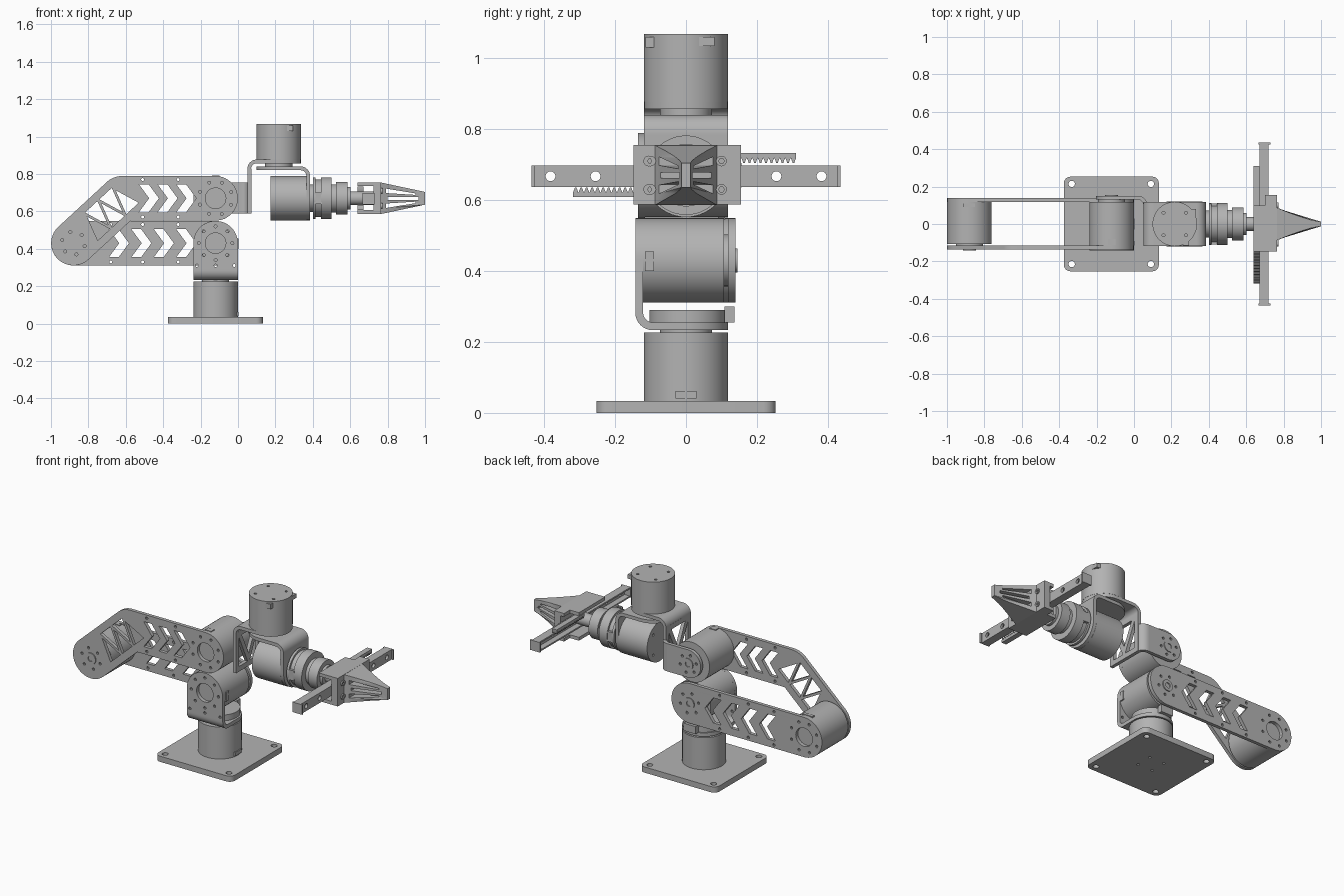
import bpy, bmesh
from math import sin, cos, pi, radians, atan2, degrees

cube = bpy.data.objects.get("Cube")
if cube:
    bpy.data.objects.remove(cube)

grey = bpy.data.materials.new("machined_grey")
grey.use_nodes = True
grey.diffuse_color = (0.45, 0.45, 0.45, 1)
grey.node_tree.nodes["Principled BSDF"].inputs["Base Color"].default_value = (0.45, 0.45, 0.45, 1)
parts = []


def finish(name, mesh):
    mesh.materials.clear()
    mesh.materials.append(grey)
    ob = bpy.data.objects.new(name, mesh)
    bpy.context.collection.objects.link(ob)
    parts.append(ob)
    return ob


def arc(c, r, a0, a1, n=20):
    return [(c[0] + r * cos(radians(a0 + (a1 - a0) * i / n)),
             c[1] + r * sin(radians(a0 + (a1 - a0) * i / n))) for i in range(n + 1)]


def circle(c, r, n=16):
    return arc(c, r, 0, 360, n)[:-1]


def ring(c, radius, count, r=0.008, start=45):
    return [circle(p, r, 10) for p in arc(c, radius, start, start + 360, count)[:-1]]


def rect(u0, u1, v0, v1, r=0.0):
    if not r:
        return [(u0, v0), (u1, v0), (u1, v1), (u0, v1)]
    return (arc((u1 - r, v1 - r), r, 0, 90, 6) + arc((u0 + r, v1 - r), r, 90, 180, 6)
            + arc((u0 + r, v0 + r), r, 180, 270, 6) + arc((u1 - r, v0 + r), r, 270, 360, 6))


def tongue(c, r, heading, length):
    """Half disc with a straight strip running off in one heading."""
    h = radians(heading)
    pts = arc(c, r, heading + 90, heading + 270, 28)
    shift = lambda p: (p[0] + length * cos(h), p[1] + length * sin(h))
    return pts + [shift(pts[-1]), shift(pts[0])]


def bend(corner, su, sv, a, b, R, t):
    """L-shaped sheet section with a rounded corner."""
    pts = ([(a, 0)] + arc((R, R), R, 270, 180, 8) + [(0, b), (t, b)]
           + arc((R, R), R - t, 180, 270, 8) + [(a, t)])
    return [(corner[0] + su * u, corner[1] + sv * v) for u, v in pts]


def plate(name, plane, outline, w0, w1, holes=(), warp=None):
    """Outline with holes in a plane, extruded from w0 to w1 on the third axis."""
    cu = bpy.data.curves.new(name, 'CURVE')
    cu.dimensions, cu.fill_mode, cu.extrude = '2D', 'BOTH', (w1 - w0) / 2
    for loop in [outline, *holes]:
        sp = cu.splines.new('POLY')
        sp.points.add(len(loop) - 1)
        for p, (u, v) in zip(sp.points, loop):
            p.co = (u, v, 0, 1)
        sp.use_cyclic_u = True
    tmp = bpy.data.objects.new(name, cu)
    bpy.context.collection.objects.link(tmp)
    bpy.context.view_layer.update()
    mesh = bpy.data.meshes.new_from_object(tmp.evaluated_get(bpy.context.evaluated_depsgraph_get()))
    bpy.data.objects.remove(tmp)
    for vert in mesh.vertices:
        u, v, w = vert.co.x, vert.co.y, vert.co.z + (w0 + w1) / 2
        co = {'xy': (u, v, w), 'xz': (u, w, v), 'yz': (w, u, v)}[plane]
        vert.co = warp(*co) if warp else co
    bm = bmesh.new()
    bm.from_mesh(mesh)
    bmesh.ops.remove_doubles(bm, verts=bm.verts, dist=1e-5)
    bmesh.ops.recalc_face_normals(bm, faces=bm.faces)
    bm.to_mesh(mesh)
    bm.free()
    return finish(name, mesh)


PLANE = {'x': 'yz', 'y': 'xz', 'z': 'xy'}


def disc(name, axis, c, r, w0, w1, holes=(), n=48):
    return plate(name, PLANE[axis], circle(c, r, n), w0, w1, holes)


def box(name, x0, x1, y0, y1, z0, z1):
    return plate(name, 'xy', rect(x0, x1, y0, y1), z0, z1)


def motor(name, axis, c, closed, out, neck):
    """Motor can: drilled closed end, body, and output neck."""
    s = 1 if out > closed else -1
    cap = closed + s * 0.012
    disc(name + "_cap", axis, c, R, min(closed, cap), max(closed, cap), ring(c, 0.085, 4))
    disc(name + "_body", axis, c, R, min(cap, out), max(cap, out))
    disc(name + "_neck", axis, c, 0.073, min(out, neck), max(out, neck))


R = 0.119
BASE, SHOULDER, ELBOW, WRIST = (-0.12, 0), (-0.12, 0.43), (-0.88, 0.43), (-0.12, 0.67)
TOP, HAND, BEND = (0.218, 0), (0, 0.67), (-0.62, 0.67)

# Base plate and turntable motor
plate("base_plate", 'xy', rect(-0.375, 0.133, -0.253, 0.253, 0.035), 0, 0.034,
      [circle((x, y), 0.017) for x in (-0.333, 0.09) for y in (-0.214, 0.214)] + ring(BASE, 0.07, 4))
motor("base_motor", 'z', BASE, 0.034, 0.226, 0.235)
box("base_port", -0.02, 0.003, -0.03, 0.03, 0.04, 0.062)

# Shoulder bracket
plate("shoulder_bracket_floor", 'xy', tongue(BASE, R, 270, 0.085), 0.233, 0.255)
plate("shoulder_bracket_bend", 'yz', bend((-0.143, 0.233), 1, 1, 0.06, 0.06, 0.05, 0.022), -0.239, -0.001)
plate("shoulder_bracket_wall", 'xz', tongue(SHOULDER, R, 270, 0.14), -0.143, -0.121,
      [circle(SHOULDER, 0.055, 32)] + ring(SHOULDER, 0.09, 8, start=0)
      + [circle((-0.12 + dx, 0.31), 0.008, 10) for dx in (-0.1, 0, 0.1)])
disc("shoulder_bracket_rim", 'z', (-0.12, 0.005), 0.108, 0.255, 0.29)
box("shoulder_stop", -0.16, -0.08, 0.108, 0.137, 0.255, 0.3)

# Joint motors of the arm
motor("shoulder_motor", 'y', SHOULDER, -0.121, 0.107, 0.12)
motor("elbow_motor", 'y', ELBOW, 0.118, -0.107, -0.117)
motor("wrist_motor", 'y', WRIST, -0.115, 0.118, 0.13)
box("shoulder_port", -0.02, 0.003, -0.115, -0.09, 0.4, 0.455)
box("elbow_port", -0.915, -0.85, 0.09, 0.11, 0.53, 0.552)
box("wrist_port", -0.14, -0.1, -0.112, -0.08, 0.77, 0.792)


def chevron(x, z, w=0.052, h=0.075, tip=0.055):
    x -= 0.05
    return [(x, z - h), (x + w, z - h), (x + w + tip, z), (x + w, z + h), (x, z + h), (x + tip, z)]


def hub(name, c, y0, y1):
    disc(name, 'y', c, 0.034, y0, y1, [circle(c, 0.016)], 32)


def edge_holes(z):
    return [circle((x, z + s * 0.1), 0.008, 10) for x in (-0.68, -0.51, -0.32) for s in (-1, 1)]


# Lower arm link, behind
plate("lower_arm_link", 'xz', arc(ELBOW, R, 90, 270, 28) + arc(SHOULDER, R, -90, 90, 28), 0.118, 0.139,
      [chevron(x, 0.43) for x in (-0.64, -0.52, -0.4, -0.28)] + edge_holes(0.43)
      + [circle(ELBOW, 0.055, 32)] + ring(ELBOW, 0.09, 8, start=22) + ring(SHOULDER, 0.062, 6))
hub("lower_arm_hub", SHOULDER, 0.139, 0.145)

# Upper arm link, in front, with a truss cut in the sloping end
slope = atan2(BEND[1] - ELBOW[1], BEND[0] - ELBOW[0])
up = degrees(slope) + 90


def truss(i):
    s = 1 if i % 2 else -1
    t = 0.15 + 0.052 * i
    pts = [(t - 0.045, s * 0.078), (t + 0.045, s * 0.078), (t, -s * 0.055)]
    return [(ELBOW[0] + a * cos(slope) - b * sin(slope), ELBOW[1] + a * sin(slope) + b * cos(slope))
            for a, b in pts]


plate("upper_arm_link", 'xz',
      arc(ELBOW, R, up, up + 180, 28) + [(-0.573, 0.551)] + arc(WRIST, R, -90, 90, 28) + arc(BEND, R, 90, up, 8),
      -0.136, -0.115,
      [truss(i) for i in range(5)] + [chevron(x, 0.67) for x in (-0.48, -0.38, -0.28)]
      + [h for h in edge_holes(0.67)[2:]] + [circle(WRIST, 0.055, 32)]
      + ring(WRIST, 0.09, 8, start=22) + ring(ELBOW, 0.062, 6))
hub("upper_arm_hub", ELBOW, -0.142, -0.136)

# Wrist bracket: side lobe, bend, cross wall, bend, shelf under the top motor
plate("wrist_bracket_lobe", 'xz', tongue((-0.12, 0.672), 0.083, 0, 0.14), 0.13, 0.151,
      ring(WRIST, 0.055, 6))
hub("wrist_bracket_hub", WRIST, 0.151, 0.156)
plate("wrist_bracket_side_bend", 'xy', bend((0.071, 0.151), -1, -1, 0.052, 0.052, 0.05, 0.021), 0.589, 0.755)
plate("wrist_bracket_wall", 'yz', rect(-0.118, 0.118, 0.589, 0.83), 0.05, 0.071,
      [[(-0.09, 0.62), (-0.01, 0.62), (-0.09, 0.79)], [(0.09, 0.62), (0.01, 0.62), (0.09, 0.79)],
       [(-0.065, 0.8), (0.065, 0.8), (0, 0.665)]])
plate("wrist_bracket_top_bend", 'xz', bend((0.05, 0.877), 1, -1, 0.055, 0.055, 0.05, 0.02), -0.118, 0.118)
plate("wrist_bracket_shelf", 'xy', tongue(TOP, 0.118, 180, 0.118), 0.857, 0.877)

# Top motor
motor("top_motor", 'z', TOP, 1.068, 0.877, 0.84)
box("top_port_side", 0.3, 0.331, 0.03, 0.08, 1.035, 1.06)
box("top_port_front", 0.262, 0.295, -0.114, -0.08, 1.03, 1.06)

# Hand bracket hanging from the top motor, and the roll motor it carries
plate("hand_bracket_shelf", 'xy', tongue(TOP, 0.118, 0, 0.115), 0.82, 0.84)
plate("hand_bracket_bend", 'xz', bend((0.385, 0.84), -1, -1, 0.055, 0.055, 0.05, 0.02), -0.118, 0.118)
plate("hand_bracket_wall", 'yz', tongue(HAND, 0.118, 90, 0.12), 0.365, 0.385, [circle(HAND, 0.05, 32)])
motor("roll_motor", 'x', HAND, 0.175, 0.365, 0.4)

# Stepped coupling and shaft
steps = [(0.4, 0.415, 0.112), (0.415, 0.445, 0.1), (0.445, 0.5, 0.112), (0.5, 0.525, 0.075),
         (0.525, 0.585, 0.088), (0.585, 0.602, 0.06), (0.602, 0.73, 0.037)]
for i, (x0, x1, r) in enumerate(steps):
    disc(f"coupling_step_{i + 1}", 'x', HAND, r, x0, x1)
for s in (-1, 1):
    box("coupling_clamp", 0.41, 0.45, s * 0.09 - 0.02, s * 0.09 + 0.02, 0.64, 0.7)

# Gripper housing
plate("gripper_face", 'yz', rect(-0.148, 0.155, 0.587, 0.755), 0.725, 0.765)
box("gripper_roof", 0.7, 0.73, -0.148, 0.155, 0.735, 0.755)
box("gripper_floor", 0.7, 0.73, -0.148, 0.155, 0.587, 0.607)
box("gripper_back_roof", 0.64, 0.7, -0.148, 0.1, 0.735, 0.755)
box("gripper_back_floor", 0.64, 0.7, -0.148, 0.1, 0.587, 0.607)
for y in (-0.105, -0.1, 0.06, 0.1):
    for z in (0.63, 0.71):
        disc("gripper_bolt", 'x', (y, z), 0.015, 0.765, 0.772, [circle((y, z), 0.008, 6)], 20)

# Sliding rail as a drilled channel with end stops
plate("rail_web", 'yz', rect(-0.434, 0.434, 0.637, 0.697), 0.705, 0.72,
      [circle((y, 0.667), 0.014) for y in (-0.382, -0.255, 0.255, 0.382)])
for z in (0.637, 0.688):
    box("rail_flange", 0.67, 0.705, -0.434, 0.434, z, z + 0.009)
for s in (-1, 1):
    box("rail_stop", 0.665, 0.73, s * 0.43 - 0.005, s * 0.43 + 0.005, 0.637, 0.697)

# Toothed racks, one the half turn of the other
pitch, count = 0.0155, 17
teeth = [(0.31 - pitch * (i + f), z) for i in range(count)
         for f, z in ((0, 0.718), (0.3, 0.705), (0.6, 0.705), (0.9, 0.718))]
upper = [(teeth[-1][0], 0.732), (0.31, 0.732)] + teeth
plate("upper_rack", 'yz', upper, 0.64, 0.672)
plate("lower_rack", 'yz', [(-y - 0.008, 1.34 - z) for y, z in upper], 0.64, 0.672)


# Tapered jaws with slots through the sides
def taper(x, y, z):
    f = max(0.0, (1.0 - x) / 0.235)
    return (x, y * (0.012 + 0.075 * f ** 1.35), z)


xs = [0.765 + 0.235 * i / 8 for i in range(9)]
edge = [(x, 0.084 - 0.05 * i / 8) for i, x in enumerate(xs)]
flare = [[(0.79, 0.67 + s * 0.028), (0.95, 0.67 + s * 0.018), (0.95, 0.67 + s * 0.026),
          (0.79, 0.67 + s * 0.052)] for s in (-1, 1)]
plate("gripper_jaws", 'xz', [(x, 0.67 + h) for x, h in edge] + [(x, 0.67 - h) for x, h in reversed(edge)],
      -1, 1, flare + [rect(0.8, 0.965, 0.662, 0.678)], taper)

# Smooth round walls, keep edges crisp
bpy.ops.object.select_all(action='DESELECT')
for ob in parts:
    ob.select_set(True)
bpy.context.view_layer.objects.active = parts[0]
bpy.ops.object.shade_smooth_by_angle(angle=radians(30))
